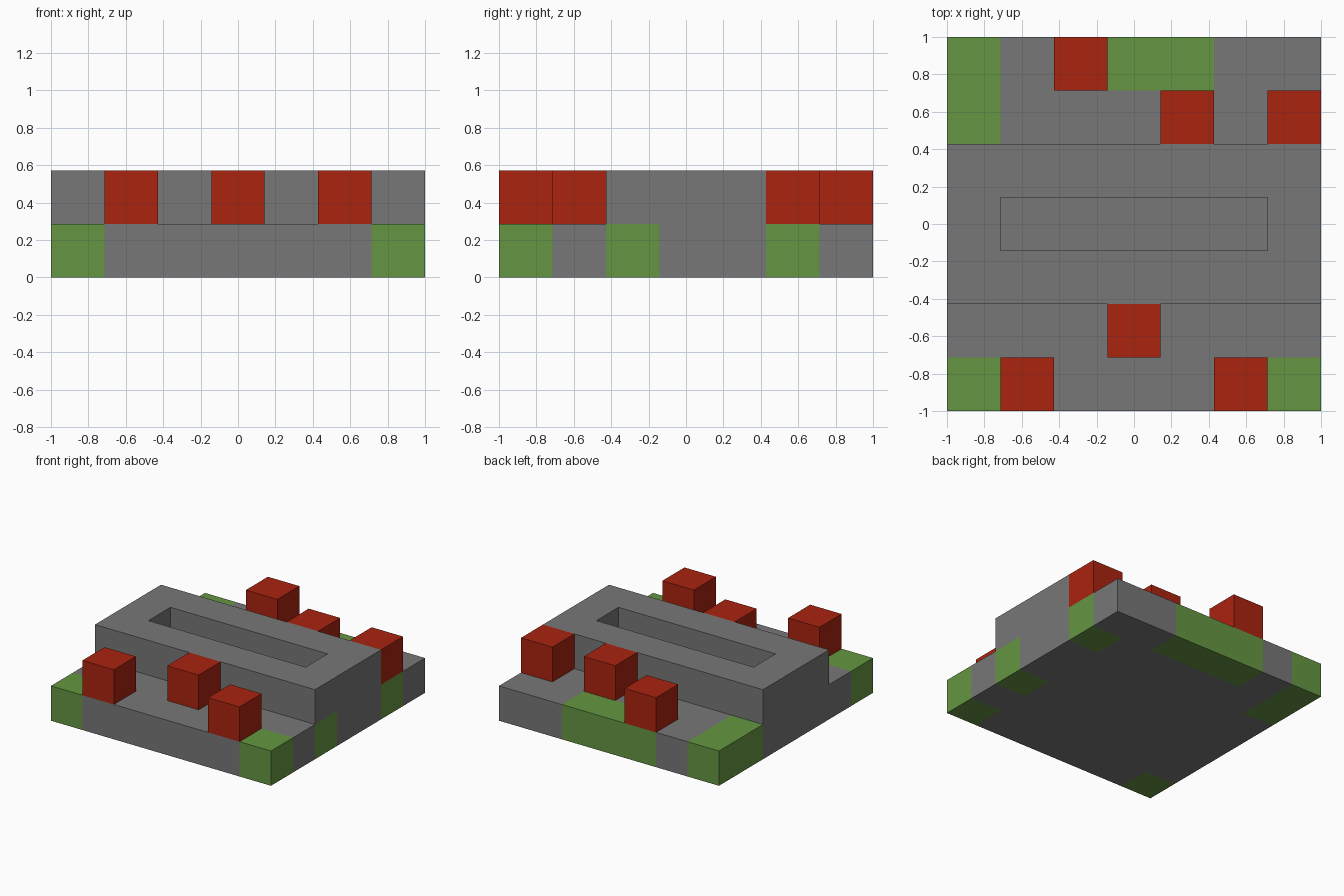
import bpy
import bmesh
from math import floor

cube = bpy.data.objects.get("Cube")
if cube:
    bpy.data.objects.remove(cube, do_unlink=True)

N = 7                # cells along each side
CELL = 2 / N


def material(name, rgb):
    mat = bpy.data.materials.new(name)
    mat.use_nodes = True
    mat.diffuse_color = (*rgb, 1)
    mat.node_tree.nodes["Principled BSDF"].inputs["Base Color"].default_value = (*rgb, 1)
    return mat


GREY = material("stone grey", (0.185, 0.185, 0.185))
GREEN = material("grass green", (0.13, 0.305, 0.054))
RED = material("brick red", (0.405, 0.017, 0.005))


def cell_of(point):
    """Column and row of the cell a surface point belongs to."""
    return tuple(floor((c * 0.99 + 1) / CELL) for c in point.xy)


def slab(name, cells, level, mats, accent=()):
    """Raise a set of grid cells into a layer one cell high."""
    bm = bmesh.new()
    bmesh.ops.create_grid(bm, x_segments=N, y_segments=N, size=1)
    spare = [f for f in bm.faces if cell_of(f.calc_center_median()) not in cells]
    bmesh.ops.delete(bm, geom=spare, context="FACES")
    raised = bmesh.ops.extrude_face_region(bm, geom=bm.faces[:])["geom"]
    verts = [g for g in raised if isinstance(g, bmesh.types.BMVert)]
    bmesh.ops.translate(bm, verts=verts, vec=(0, 0, CELL))
    bmesh.ops.translate(bm, verts=bm.verts[:], vec=(0, 0, level * CELL))
    bmesh.ops.recalc_face_normals(bm, faces=bm.faces[:])
    for f in bm.faces:
        f.material_index = int(cell_of(f.calc_center_median()) in accent)
    mesh = bpy.data.meshes.new(name)
    bm.to_mesh(mesh)
    bm.free()
    for mat in mats:
        mesh.materials.append(mat)
    obj = bpy.data.objects.new(name, mesh)
    bpy.context.collection.objects.link(obj)
    return obj


# Square base with green patches running through its full thickness
everywhere = {(c, r) for c in range(N) for r in range(N)}
patches = {(0, 0), (6, 0), (6, 2), (6, 5), (0, 5), (0, 6), (2, 6), (3, 6), (4, 6)}
slab("base", everywhere, 0, [GREY, GREEN], patches)

# Central ridge across the width, with a long slot open to the base
slot = {(c, 3) for c in range(1, 6)}
ridge = {(c, r) for c, r in everywhere if 2 <= r <= 4} - slot
slab("ridge", ridge, 1, [GREY])

# Red blocks standing on the front and back ledges
front_blocks = [(1, 0), (3, 1), (5, 0)]
back_blocks = [(2, 6), (4, 5), (6, 5)]
for side, cells in (("front", front_blocks), ("back", back_blocks)):
    for i, cell in enumerate(cells, 1):
        slab(f"{side}_block_{i}", {cell}, 1, [RED])
